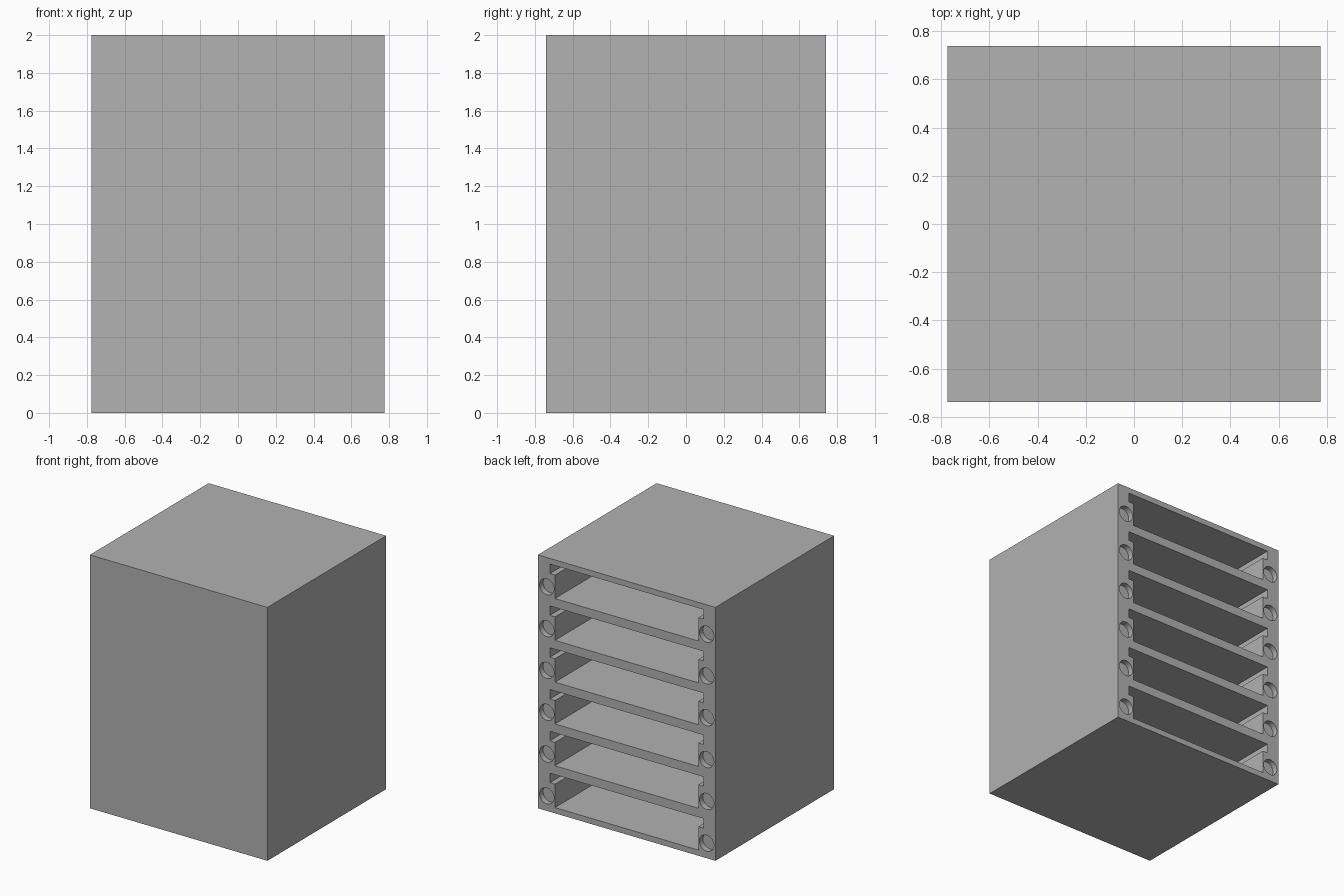
import bpy, bmesh, math
from mathutils import Matrix, Vector

cube = bpy.data.objects.get("Cube")
if cube:
    bpy.data.objects.remove(cube, do_unlink=True)

W, D, H = 1.55, 1.48, 2.0          # cabinet size
BACK = D / 2                       # open side is +y
SLOTS, PITCH, FIRST_Z = 6, 0.33, 0.045
SLOT_H, LEDGE = 0.26, 0.075        # slot height, height of its wide upper part
HALF_WIDE, HALF_NARROW = 0.67, 0.626
WALL = 0.04                        # thickness of the closed front
HOLE_X, HOLE_Z, HOLE_R, HOLE_DEPTH = 0.698, 0.073, 0.063, 0.045

grey = bpy.data.materials.new("plain grey")
colour = (0.445, 0.445, 0.445, 1.0)
grey.diffuse_color = colour
grey.use_nodes = True
grey.node_tree.nodes["Principled BSDF"].inputs["Base Color"].default_value = colour


def make_object(name, bm):
    bmesh.ops.recalc_face_normals(bm, faces=bm.faces)
    mesh = bpy.data.meshes.new(name)
    bm.to_mesh(mesh)
    bm.free()
    mesh.materials.append(grey)
    obj = bpy.data.objects.new(name, mesh)
    bpy.context.collection.objects.link(obj)
    return obj


def extrude_profile(bm, points, y0, y1):
    """Closed prism from an (x, z) outline, running from y0 to y1."""
    face = bm.faces.new([bm.verts.new((x, y0, z)) for x, z in points])
    out = bmesh.ops.extrude_face_region(bm, geom=[face])
    verts = [v for v in out["geom"] if isinstance(v, bmesh.types.BMVert)]
    bmesh.ops.translate(bm, verts=verts, vec=Vector((0, y1 - y0, 0)))


# Solid cabinet block
bm = bmesh.new()
bmesh.ops.create_cube(bm, size=1.0, matrix=Matrix.Translation((0, 0, H / 2))
                      @ Matrix.Diagonal((W, D, H, 1)))
cabinet = make_object("slotted_cabinet", bm)

# T-shaped drawer slots with a shallow round recess on either side
bm = bmesh.new()
for i in range(SLOTS):
    z0 = FIRST_Z + i * PITCH
    z1, z2 = z0 + SLOT_H - LEDGE, z0 + SLOT_H
    half = [(HALF_NARROW, z0), (HALF_NARROW, z1), (HALF_WIDE, z1), (HALF_WIDE, z2)]
    outline = half + [(-x, z) for x, z in reversed(half)]
    extrude_profile(bm, outline, -BACK + WALL, BACK + 0.1)
    for side in (-1, 1):
        ring = [(side * HOLE_X + HOLE_R * math.cos(a), z0 + HOLE_Z + HOLE_R * math.sin(a))
                for a in (2 * math.pi * k / 40 for k in range(40))]
        extrude_profile(bm, ring, BACK - HOLE_DEPTH, BACK + 0.1)
cutter = make_object("slot_cutter", bm)
cutter.hide_render = True

# Cut the openings and drop the cutter
cut = cabinet.modifiers.new("slots", 'BOOLEAN')
cut.operation = 'DIFFERENCE'
cut.solver = 'EXACT'
cut.object = cutter
bpy.ops.object.select_all(action='DESELECT')
cabinet.select_set(True)
bpy.context.view_layer.objects.active = cabinet
bpy.ops.object.modifier_apply(modifier=cut.name)
bpy.data.objects.remove(cutter, do_unlink=True)
bpy.ops.object.shade_smooth_by_angle(angle=math.radians(30))
